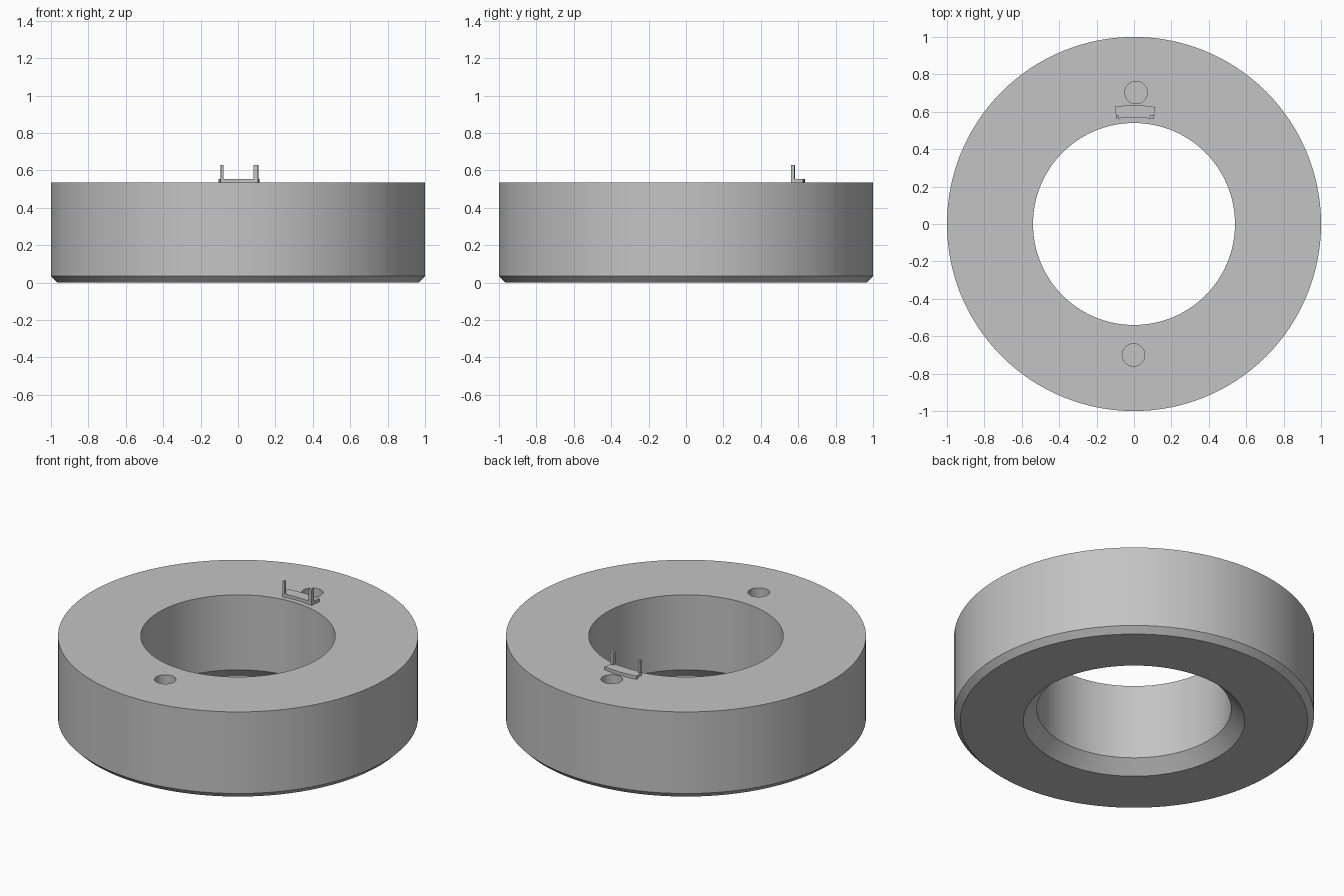
import bpy
import bmesh
from math import sin, cos, pi, radians
from mathutils import Vector

cube = bpy.data.objects.get("Cube")
if cube:
    bpy.data.objects.remove(cube)

# One plain grey for everything
GREY = (0.55, 0.55, 0.55, 1)
grey = bpy.data.materials.new("plain grey")
grey.use_nodes = True
grey.diffuse_color = GREY
grey.node_tree.nodes["Principled BSDF"].inputs["Base Color"].default_value = GREY

TOP = 0.535
SEGMENTS = 128


def finish(name, bm):
    bmesh.ops.recalc_face_normals(bm, faces=bm.faces)
    mesh = bpy.data.meshes.new(name)
    bm.to_mesh(mesh)
    bm.free()
    mesh.materials.append(grey)
    obj = bpy.data.objects.new(name, mesh)
    bpy.context.collection.objects.link(obj)
    return obj


def select_only(obj):
    bpy.ops.object.select_all(action="DESELECT")
    obj.select_set(True)
    bpy.context.view_layer.objects.active = obj


def sweep(name, profile, start, end, steps):
    """Turn a closed (radius, z) profile about the z axis."""
    closed = abs(end - start) > 2 * pi - 0.001
    bm = bmesh.new()
    rings = []
    for i in range(steps if closed else steps + 1):
        a = start + (end - start) * i / steps
        rings.append([bm.verts.new((r * cos(a), r * sin(a), z)) for r, z in profile])
    n = len(profile)
    for i in range(steps):
        one, two = rings[i], rings[(i + 1) % len(rings)]
        for j in range(n):
            k = (j + 1) % n
            bm.faces.new((one[j], one[k], two[k], two[j]))
    if not closed:
        bm.faces.new(rings[0])
        bm.faces.new(rings[-1])
    return finish(name, bm)


def post(name, angle, radius, width, depth, height):
    """Upright bar on the clip, turned to face the ring centre."""
    bm = bmesh.new()
    bmesh.ops.create_cube(bm, size=1)
    bmesh.ops.scale(bm, vec=(depth, width, height), verts=bm.verts)
    obj = finish(name, bm)
    obj.location = (radius * cos(angle), radius * sin(angle), TOP + height / 2)
    obj.rotation_euler.z = angle
    return obj


# Ring body with chamfered lower edges
ring = sweep("ring_body",
             [(0.54, TOP), (1, TOP), (1, 0.035), (0.965, 0), (0.615, 0), (0.54, 0.075)],
             0, 2 * pi, SEGMENTS)

# Blind holes drilled into the top
for name, x, y in (("front_hole_cutter", -0.003, -0.7), ("back_hole_cutter", 0.011, 0.703)):
    bm = bmesh.new()
    bmesh.ops.create_cone(bm, cap_ends=True, segments=48, radius1=0.06, radius2=0.06, depth=0.5)
    bmesh.ops.translate(bm, vec=Vector((x, y, TOP)), verts=bm.verts)
    cutter = finish(name, bm)
    cutter.hide_render = True
    select_only(ring)
    cut = ring.modifiers.new("hole", "BOOLEAN")
    cut.operation = "DIFFERENCE"
    cut.solver = "EXACT"
    cut.object = cutter
    bpy.ops.object.modifier_apply(modifier=cut.name)
    bpy.data.objects.remove(cutter)

select_only(ring)
bpy.ops.object.shade_smooth_by_angle(angle=radians(30))

# Curved clip base and its two posts
sweep("clip_base", [(0.57, TOP), (0.635, TOP), (0.635, 0.555), (0.57, 0.555)],
      radians(79.6), radians(99.4), 12)
post("clip_left_post", radians(80.5), 0.58, 0.024, 0.02, 0.095)
post("clip_right_post", radians(98.6), 0.578, 0.013, 0.016, 0.095)
